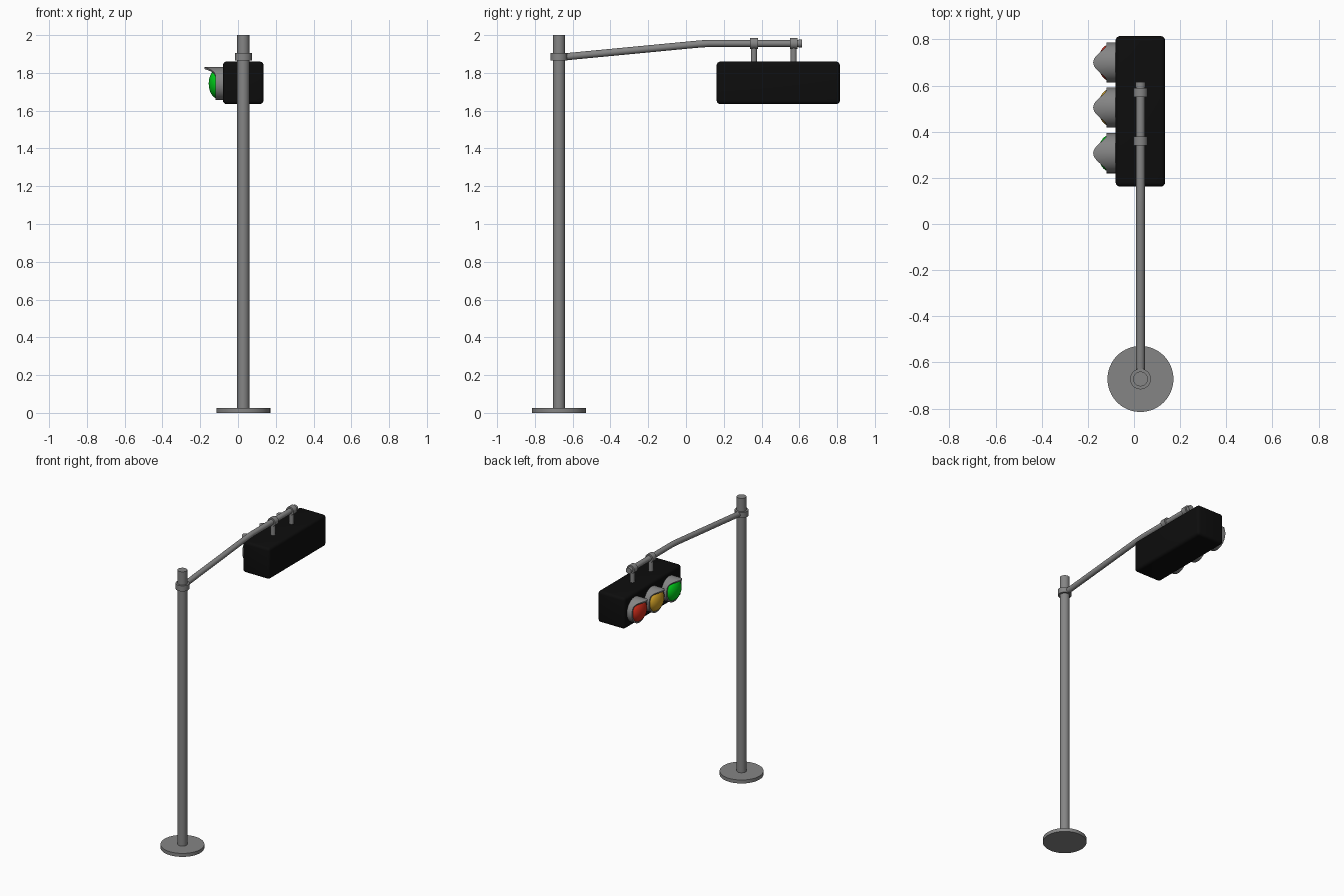
import bpy, bmesh, math
from mathutils import Vector

if "Cube" in bpy.data.objects:
    bpy.data.objects.remove(bpy.data.objects["Cube"])

def material(name, rgb):
    m = bpy.data.materials.new(name)
    m.diffuse_color = (*rgb, 1)
    m.use_nodes = True
    m.node_tree.nodes["Principled BSDF"].inputs["Base Color"].default_value = m.diffuse_color
    return m

GREY = material("grey metal", (0.235, 0.235, 0.235))
BLACK = material("black housing", (0.004, 0.004, 0.004))
RED = material("red lens", (0.62, 0.025, 0.01))
AMBER = material("amber lens", (0.65, 0.36, 0.02))
GREEN = material("green lens", (0.0, 0.62, 0.01))

PX, PY = 0.028, -0.672          # pole axis
ARM_Z = 1.956

def finish(name, bm, mat, smooth=True):
    bmesh.ops.recalc_face_normals(bm, faces=bm.faces)
    me = bpy.data.meshes.new(name)
    bm.to_mesh(me)
    bm.free()
    ob = bpy.data.objects.new(name, me)
    bpy.context.collection.objects.link(ob)
    me.materials.append(mat)
    if smooth:
        bpy.ops.object.select_all(action='DESELECT')
        ob.select_set(True)
        bpy.context.view_layer.objects.active = ob
        bpy.ops.object.shade_smooth_by_angle(angle=math.radians(35))
    return ob

def rod(name, a, b, r, mat=GREY, sides=32):
    a, b = Vector(a), Vector(b)
    bm = bmesh.new()
    bmesh.ops.create_cone(bm, cap_ends=True, segments=sides, radius1=r, radius2=r, depth=(b - a).length)
    q = (b - a).to_track_quat('Z', 'Y')
    for v in bm.verts:
        v.co = q @ v.co + (a + b) / 2
    return finish(name, bm, mat)

def loft(name, rings, mat, closed=False):
    """Skin a list of equal rings; closed joins the last ring to the first."""
    bm = bmesh.new()
    vs = [[bm.verts.new(p) for p in ring] for ring in rings]
    n = len(vs[0])
    for i in range(len(vs) if closed else len(vs) - 1):
        a, b = vs[i], vs[(i + 1) % len(vs)]
        for j in range(n):
            k = (j + 1) % n
            bm.faces.new((a[j], a[k], b[k], b[j]))
    if not closed:
        bm.faces.new(vs[0])
        bm.faces.new(vs[-1])
    return finish(name, bm, mat)

# Pole, base plate and collar
rod("base_plate", (PX, PY, 0), (PX, PY, 0.025), 0.143, sides=64)
rod("pole", (PX, PY, 0.02), (PX, PY, 2.0), 0.032)
rod("pole_collar", (PX, PY, 1.865), (PX, PY, 1.905), 0.045)

# Bent arm, softened at the bend
path = [(PY + 0.02, 1.884), (0.04, 1.950), (0.08, 1.9535), (0.12, ARM_Z), (0.605, ARM_Z)]
rings = []
for y, z in path:
    rings.append([(PX + 0.019 * math.cos(t), y, z + 0.019 * math.sin(t))
                  for t in (2 * math.pi * i / 32 for i in range(32))])
loft("arm", rings, GREY)
rod("arm_end_cap", (PX, 0.595, ARM_Z), (PX, 0.615, ARM_Z), 0.021)

# Clamps and hangers
for y in (0.36, 0.57):
    rod("arm_clamp", (PX, y - 0.02, ARM_Z), (PX, y + 0.02, ARM_Z), 0.03)
    rod("hanger", (PX, y, 1.84), (PX, y, ARM_Z), 0.016)

# Signal housing with rounded edges
bm = bmesh.new()
bmesh.ops.create_cube(bm, size=1)
for v in bm.verts:
    v.co = Vector((0.0275 + v.co.x * 0.215, 0.4885 + v.co.y * 0.653, 1.7475 + v.co.z * 0.225))
bmesh.ops.bevel(bm, geom=bm.edges[:], offset=0.02, segments=4, profile=0.5, affect='EDGES')
finish("signal_housing", bm, BLACK)

# Lamps: visor tube whose front edge sweeps out over the top, and domed lens
LZ, N = 1.743, 64

def lip(t):
    t = abs(t)
    reach = math.cos(t * 1.5) ** 2 if t < math.pi / 3 else 0
    return -0.12 - 0.057 * reach

for y, mat, label in ((0.70, RED, "red"), (0.505, AMBER, "amber"), (0.307, GREEN, "green")):
    angles = [-math.pi + 2 * math.pi * i / N for i in range(N)]
    def ring(r, edge):
        return [(edge(t), y + r * math.sin(t), LZ + r * math.cos(t)) for t in angles]
    back = lambda t: -0.07
    loft(label + "_visor", [ring(0.087, back), ring(0.087, lip), ring(0.077, lip), ring(0.077, back)],
         GREY, closed=True)
    dome = [ring(0.078, back)]
    for i in range(9):
        a = math.pi / 2 * i / 9
        dome.append(ring(0.078 * math.cos(a), lambda t, a=a: -0.108 - 0.047 * math.sin(a)))
    dome.append(ring(0.003, lambda t: -0.155))
    loft(label + "_lens", dome, mat)
